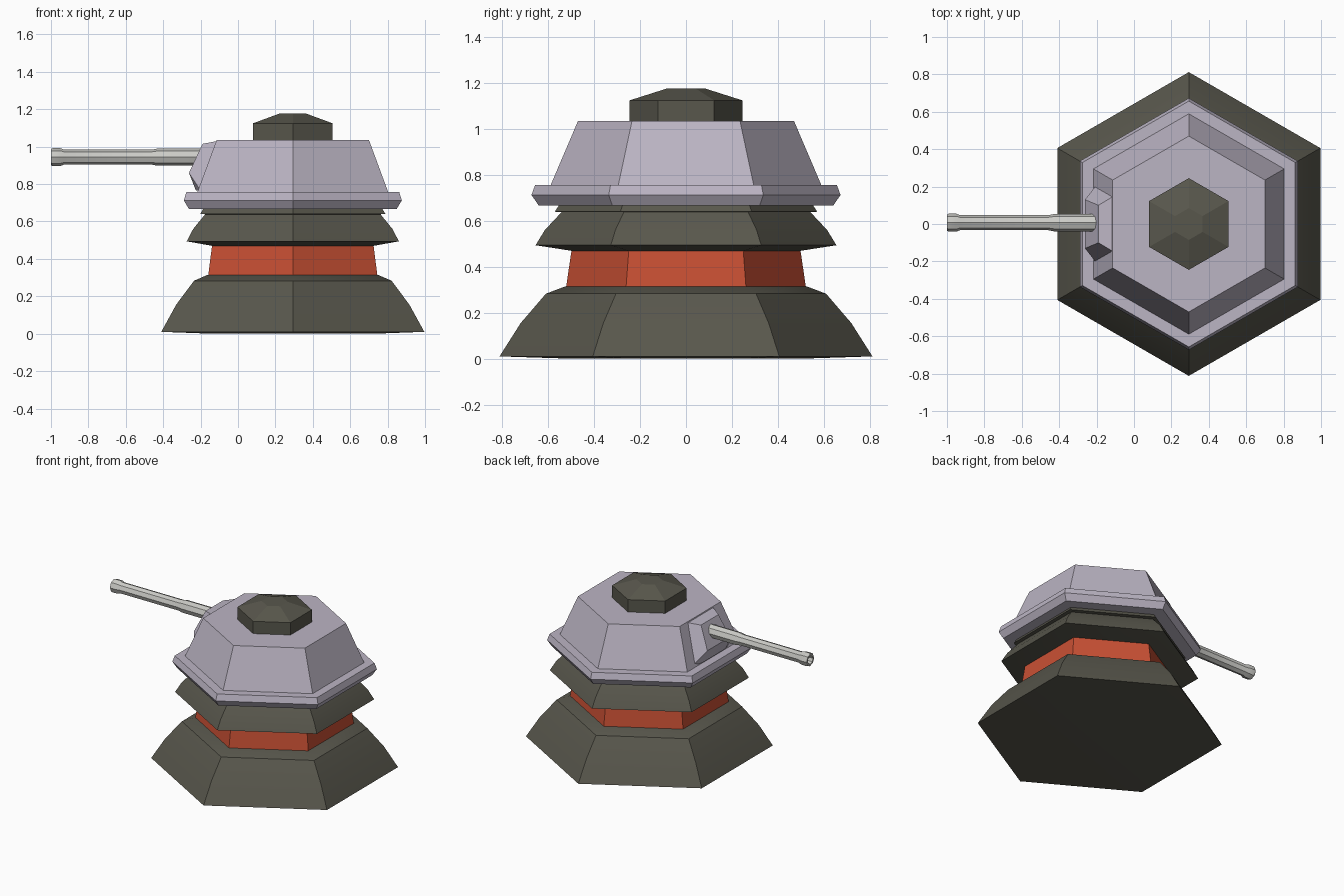
import bpy
import bmesh
from math import cos, sin, pi, radians
from mathutils import Matrix, Vector

start = bpy.data.objects.get("Cube")
if start:
    bpy.data.objects.remove(start)

CX = 0.293  # axis of the tower


def material(name, rgb):
    mat = bpy.data.materials.new(name)
    mat.use_nodes = True
    mat.diffuse_color = (*rgb, 1)
    bsdf = next(n for n in mat.node_tree.nodes if n.type == 'BSDF_PRINCIPLED')
    bsdf.inputs["Base Color"].default_value = (*rgb, 1)
    return mat


OLIVE = material("dark olive", (0.098, 0.095, 0.073))
LILAC = material("pale lilac", (0.50, 0.46, 0.55))
ORANGE = material("orange red", (0.58, 0.08, 0.034))
STEEL = material("light steel", (0.60, 0.60, 0.57))


def finish(name, bm, mat, angle=25):
    bmesh.ops.recalc_face_normals(bm, faces=bm.faces)
    mesh = bpy.data.meshes.new(name)
    bm.to_mesh(mesh)
    bm.free()
    mesh.materials.append(mat)
    obj = bpy.data.objects.new(name, mesh)
    bpy.context.collection.objects.link(obj)
    bpy.ops.object.select_all(action='DESELECT')
    obj.select_set(True)
    bpy.context.view_layer.objects.active = obj
    bpy.ops.object.shade_smooth_by_angle(angle=radians(angle))
    return obj


def stack(name, profile, mat, sides=6, matrix=None, angle=25):
    """Capped prism whose rings follow (radius, height) pairs."""
    bm = bmesh.new()
    rings = []
    for r, z in profile:
        turns = [pi / 2 + 2 * pi * k / sides for k in range(sides)]
        rings.append([bm.verts.new((r * cos(t), r * sin(t), z)) for t in turns])
    for low, high in zip(rings, rings[1:]):
        for k in range(sides):
            n = (k + 1) % sides
            bm.faces.new((low[k], low[n], high[n], high[k]))
    bm.faces.new(rings[0])
    bm.faces.new(rings[-1])
    bm.transform(matrix or Matrix.Translation((CX, 0, 0)))
    return finish(name, bm, mat, angle)


# Tower, bottom to top
stack("base_skirt", [(0.5, 0), (0.812, 0.01), (0.72, 0.155),
                     (0.61, 0.283), (0.525, 0.315)], OLIVE)
stack("orange_band", [(0.522, 0.312), (0.498, 0.475)], ORANGE)
stack("middle_collar", [(0.5, 0.47), (0.655, 0.494), (0.615, 0.56),
                        (0.54, 0.64)], OLIVE)
stack("neck_ring", [(0.53, 0.638), (0.572, 0.64), (0.55, 0.672)], OLIVE)
stack("turret_rim", [(0.642, 0.668), (0.673, 0.713), (0.657, 0.757)], LILAC)
stack("turret_body", [(0.592, 0.75), (0.47, 1.036)], LILAC)
stack("roof_hatch", [(0.245, 1.03), (0.245, 1.125), (0.085, 1.176)], OLIVE, angle=15)

# Gun mount: bevelled block on the sloping left-hand wall of the turret
bm = bmesh.new()
outlines = [
    [(-0.09, 0.16, 1.034), (-0.20, 0.21, 0.765)],                           # against the wall
    [(-0.19, 0.10, 1.015), (-0.262, 0.13, 0.86), (-0.225, 0.13, 0.765)],    # outer face
]
back, front = [[[bm.verts.new((x, s * y, z)) for x, y, z in pts]
                for s in (1, -1)] for pts in outlines]
for i in range(2):
    bm.faces.new((front[0][i], front[0][i + 1], front[1][i + 1], front[1][i]))
for b, f in zip(back, front):
    bm.faces.new((b[0], b[1], f[1], f[0]))
    bm.faces.new((b[1], f[2], f[1]))
bm.faces.new((back[0][0], front[0][0], front[1][0], back[1][0]))
bm.faces.new((back[0][1], back[1][1], front[1][2], front[0][2]))
bm.faces.new((back[0][0], back[1][0], back[1][1], back[0][1]))
finish("gun_mount", bm, LILAC)

# Barrel with a flared, hollow muzzle
along = Matrix.Translation(Vector((-0.15, 0.007, 0.944))) @ Matrix.Rotation(-pi / 2, 4, 'Y')
stack("gun_barrel", [(0.046, 0), (0.046, 0.28), (0.04, 0.31), (0.04, 0.78),
                     (0.048, 0.80), (0.048, 0.842), (0.043, 0.85),
                     (0.03, 0.85), (0.028, 0.77)], STEEL, sides=8, matrix=along)
